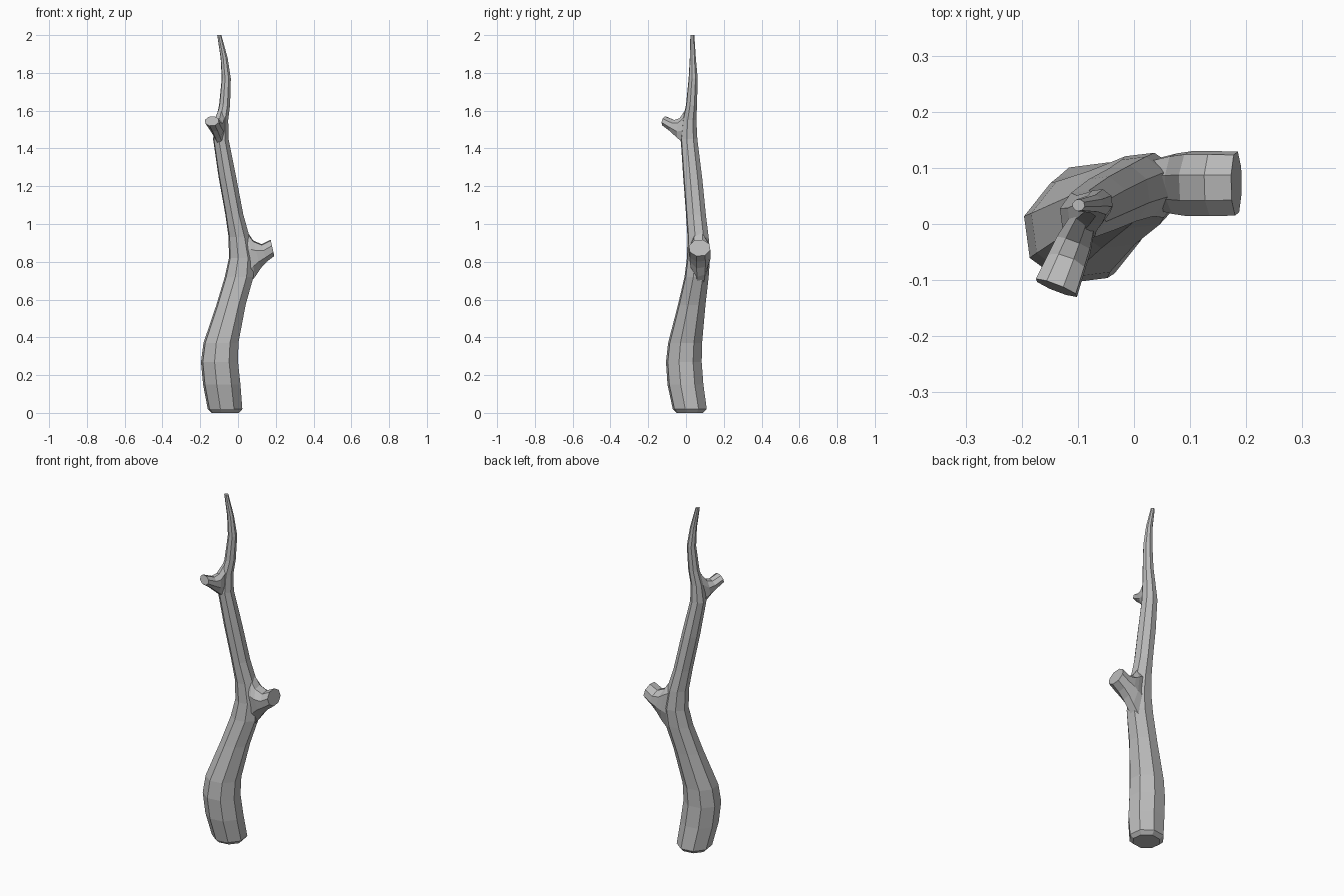
import bpy, bmesh, math
from mathutils import Vector

SIDES = 8
TURN = math.radians(30)
FIT = 1 / math.cos(math.radians(15))   # ring corners reach the stated width

cube = bpy.data.objects.get("Cube")
if cube:
    bpy.data.objects.remove(cube)

bark = bpy.data.materials.new("bark grey")
bark.use_nodes = True
grey = (0.5, 0.5, 0.5, 1)
bark.diffuse_color = grey
bark.node_tree.nodes["Principled BSDF"].inputs["Base Color"].default_value = grey


def loft(name, rings):
    """Skin a closed tube through rings of (centre, u axis, v axis)."""
    bm = bmesh.new()
    loops = []
    for centre, u, v in rings:
        angles = [TURN + math.tau * i / SIDES for i in range(SIDES)]
        loops.append([bm.verts.new(centre + FIT * (u * math.cos(a) + v * math.sin(a)))
                      for a in angles])
    for low, high in zip(loops, loops[1:]):
        for i in range(SIDES):
            j = (i + 1) % SIDES
            bm.faces.new((low[i], low[j], high[j], high[i]))
    bm.faces.new(loops[0])
    bm.faces.new(loops[-1])
    bmesh.ops.recalc_face_normals(bm, faces=bm.faces)
    mesh = bpy.data.meshes.new(name)
    bm.to_mesh(mesh)
    bm.free()
    mesh.materials.append(bark)
    obj = bpy.data.objects.new(name, mesh)
    bpy.context.collection.objects.link(obj)
    return obj


def stub(name, origin, heading, stations):
    """Side twig; stations are (top reach, top z, bottom reach, bottom z, half width)."""
    out = Vector(heading).normalized()
    side = Vector((-out.y, out.x, 0))
    rings = []
    for reach_a, za, reach_b, zb, half in stations:
        top = Vector(origin) + out * reach_a + Vector((0, 0, za))
        bottom = Vector(origin) + out * reach_b + Vector((0, 0, zb))
        rings.append(((top + bottom) / 2, side * half, (top - bottom) / 2))
    return loft(name, rings)


# Main stem: z, then x range and y range of each ring
stem = [
    (0.00, -0.14, 0.005, -0.05, 0.09),
    (0.02, -0.16, 0.023, -0.07, 0.11),
    (0.15, -0.185, 0.013, -0.098, 0.092),
    (0.27, -0.196, 0.0, -0.106, 0.083),
    (0.37, -0.183, 0.002, -0.095, 0.085),
    (0.57, -0.115, 0.04, -0.043, 0.103),
    (0.72, -0.07, 0.082, -0.008, 0.12),
    (0.82, -0.048, 0.085, 0.005, 0.127),
    (0.93, -0.05, 0.062, 0.008, 0.12),
    (1.05, -0.067, 0.028, 0.0, 0.105),
    (1.25, -0.103, -0.01, -0.015, 0.085),
    (1.45, -0.132, -0.05, -0.028, 0.06),
    (1.55, -0.118, -0.052, -0.018, 0.055),
    (1.63, -0.1, -0.042, 0.0, 0.058),
    (1.77, -0.086, -0.038, 0.014, 0.062),
    (1.88, -0.092, -0.055, 0.02, 0.052),
    (2.00, -0.11, -0.088, 0.023, 0.044),
]
branch = loft("branch", [
    (Vector(((x0 + x1) / 2, (y0 + y1) / 2, z)),
     Vector(((x1 - x0) / 2, 0, 0)), Vector((0, (y1 - y0) / 2, 0)))
    for z, x0, x1, y0, y1 in stem])

# Cut side twigs
twigs = [
    stub("lower_twig", (0, 0.072, 0), (1, 0, 0), [
        (0.01, 1.0, 0.04, 0.66, 0.042),
        (0.055, 0.95, 0.09, 0.72, 0.054),
        (0.08, 0.913, 0.12, 0.765, 0.058),
        (0.125, 0.893, 0.152, 0.80, 0.058),
        (0.173, 0.917, 0.192, 0.83, 0.057)]),
    stub("upper_twig", (-0.085, 0.02, 0), (-0.37, -0.93, 0), [
        (0.01, 1.62, 0.035, 1.42, 0.025),
        (0.055, 1.56, 0.065, 1.45, 0.033),
        (0.085, 1.55, 0.11, 1.49, 0.036),
        (0.138, 1.57, 0.15, 1.52, 0.04)]),
]

# Fuse the twigs into the stem
bpy.context.view_layer.objects.active = branch
for twig in twigs:
    union = branch.modifiers.new("fuse", "BOOLEAN")
    union.operation = "UNION"
    union.solver = "EXACT"
    union.object = twig
    bpy.ops.object.modifier_apply(modifier=union.name)
    bpy.data.objects.remove(twig)
